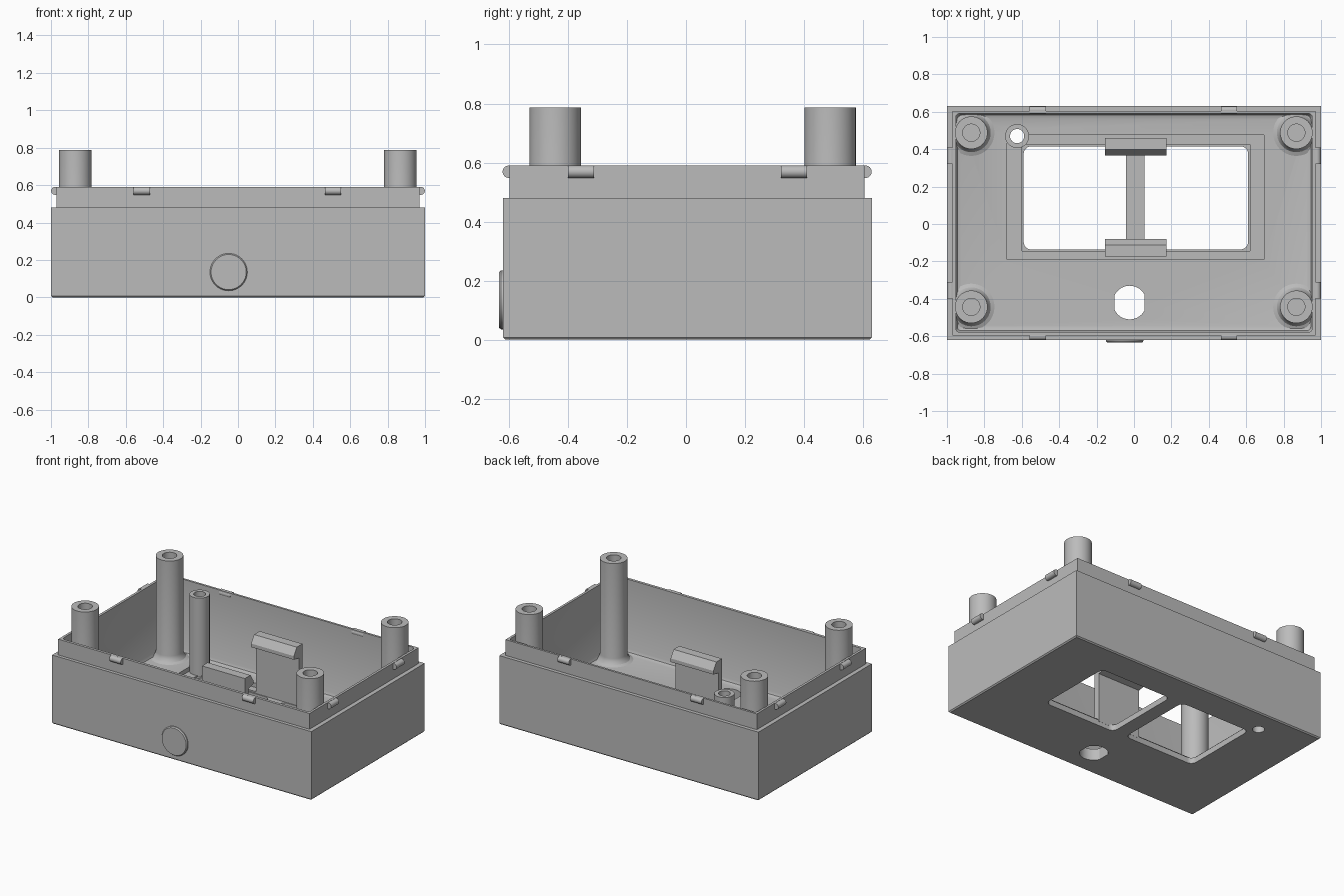
import bpy, bmesh
from math import cos, sin, pi, radians
from mathutils import Matrix, Vector

if "Cube" in bpy.data.objects:
    bpy.data.objects.remove(bpy.data.objects["Cube"], do_unlink=True)

grey = bpy.data.materials.new("matte grey")
grey.use_nodes = True
grey.diffuse_color = (0.5, 0.5, 0.5, 1)
grey.node_tree.nodes["Principled BSDF"].inputs["Base Color"].default_value = (0.5, 0.5, 0.5, 1)


def finish(name, bm):
    bmesh.ops.remove_doubles(bm, verts=bm.verts, dist=0.0001)
    bmesh.ops.recalc_face_normals(bm, faces=bm.faces)
    mesh = bpy.data.meshes.new(name)
    bm.to_mesh(mesh)
    bm.free()
    mesh.materials.append(grey)
    obj = bpy.data.objects.new(name, mesh)
    bpy.context.collection.objects.link(obj)
    return obj


def rect(x0, x1, y0, y1, r=0.0, inset=0.0):
    """Rectangle outline, with rounded corners when r is set."""
    x0, x1, y0, y1 = x0 + inset, x1 - inset, y0 + inset, y1 - inset
    if r == 0:
        return [(x0, y0), (x1, y0), (x1, y1), (x0, y1)]
    pts = []
    corners = [(x0 + r, y0 + r), (x1 - r, y0 + r), (x1 - r, y1 - r), (x0 + r, y1 - r)]
    for i, (cx, cy) in enumerate(corners):
        for k in range(7):
            a = pi + i * pi / 2 + k * pi / 12
            pts.append((cx + r * cos(a), cy + r * sin(a)))
    return pts


def loft(name, *sections):
    """Closed solid through (outline, z) sections."""
    bm = bmesh.new()
    rings = [[bm.verts.new((x, y, z)) for x, y in pts] for pts, z in sections]
    n = len(rings[0])
    for a, b in zip(rings, rings[1:]):
        for i in range(n):
            bm.faces.new((a[i], a[(i + 1) % n], b[(i + 1) % n], b[i]))
    bm.faces.new(rings[0])
    bm.faces.new(rings[-1])
    return finish(name, bm)


def lathe(name, profile, location, tilt=(0, "X")):
    """Revolve an (r, z) profile around its own axis."""
    bm = bmesh.new()
    vs = [bm.verts.new((r, 0, z)) for r, z in profile]
    edges = [bm.edges.new(p) for p in zip(vs, vs[1:])]
    if profile[0][0] > 0:
        edges.append(bm.edges.new((vs[-1], vs[0])))
    bmesh.ops.spin(bm, geom=vs + edges, cent=(0, 0, 0), axis=(0, 0, 1),
                   angle=2 * pi, steps=40, use_merge=True)
    bm.transform(Matrix.Translation(location) @ Matrix.Rotation(radians(tilt[0]), 4, tilt[1]))
    return finish(name, bm)


def cut(obj, cutter):
    mod = obj.modifiers.new("cut", "BOOLEAN")
    mod.operation = "DIFFERENCE"
    mod.solver = "EXACT"
    mod.object = cutter
    bpy.context.view_layer.update()
    bpy.context.view_layer.objects.active = obj
    bpy.ops.object.modifier_apply(modifier=mod.name)
    bpy.data.objects.remove(cutter, do_unlink=True)


# Case: outer box with a stepped lip, hollowed out
outer = (-1, 1, -0.62, 0.63)
lip = (-0.97, 0.97, -0.597, 0.605)
inner = (-0.953, 0.953, -0.578, 0.59)
case = loft("case", (rect(*outer, inset=0.008), 0), (rect(*outer), 0.008),
            (rect(*outer), 0.48), (rect(*lip), 0.48), (rect(*lip), 0.59))
cut(case, loft("cavity", (rect(*inner, r=0.02, inset=0.025), 0.08),
               (rect(*inner, r=0.02, inset=0.008), 0.087),
               (rect(*inner, r=0.02), 0.105), (rect(*inner, r=0.02), 0.8)))

# Recess around the windows
for area, z in (((-0.68, 0.695, -0.19, 0.475), 0.05), ((-0.6, 0.62, -0.145, 0.425), 0.04)):
    cut(case, loft("recess", (rect(*area), z), (rect(*area), 0.2)))

# Two windows divided by a bar
for x0, x1 in ((-0.59, -0.044), (0.055, 0.61)):
    window = rect(x0, x1, -0.136, 0.415, r=0.04)
    cut(case, loft("window", (window, -0.1), (window, 0.2)))

# Round hole with flat sides, and the small hole under the hollow post
flat_hole = [(-0.023 + max(-0.08, min(0.08, 0.09 * cos(i * pi / 20))),
              -0.42 + 0.09 * sin(i * pi / 20)) for i in range(40)]
cut(case, loft("flat_sided_hole", (flat_hole, -0.1), (flat_hole, 0.3)))
cut(case, lathe("post_hole", [(0, -0.1), (0.038, -0.1), (0.038, 0.3), (0, 0.3)],
                (-0.625, 0.47, 0)))

# Corner pillars with flared feet and blind screw holes
pillar = [(0, 0.3), (0.046, 0.3), (0.046, 0.787), (0.087, 0.787), (0.087, 0.125),
          (0.092, 0.104), (0.104, 0.088), (0.124, 0.08), (0.124, 0.05), (0, 0.05)]
for side, x in (("right", -0.87), ("left", 0.868)):
    for end, y in (("front", -0.443), ("back", 0.488)):
        lathe(f"{end}_{side}_pillar", pillar, (x, y, 0))

# Slim hollow post
lathe("hollow_post", [(0.038, 0.02), (0.038, 0.59), (0.064, 0.59), (0.064, 0.02)],
      (-0.625, 0.47, 0))

# Snap clips at both long edges of the windows: hooks pointing inward
hook = [(0, 0.03), (0.04, 0.03), (0.04, 0.375), (0.095, 0.385),
        (0.095, 0.41), (0.062, 0.46), (0, 0.46)]
for name, y, way in (("front_clip", -0.175, 1), ("back_clip", 0.46, -1)):
    clip = loft(name, (hook, -0.155), (hook, 0.175))
    # profile (depth, height) extruded along x
    for v in clip.data.vertices:
        d, h, x = v.co
        v.co = Vector((x, y + way * d, h))
    bm = bmesh.new()
    bm.from_mesh(clip.data)
    bmesh.ops.recalc_face_normals(bm, faces=bm.faces)
    bm.to_mesh(clip.data)
    bm.free()

# Snap ridges around the lip
ridge = [(0, -0.044), (0.021, -0.044), (0.021, 0.044), (0, 0.044)]
for x in (-0.515, 0.508):
    for end, y in (("front", -0.6), ("back", 0.608)):
        lathe(f"{end}_ridge", ridge, (x, y, 0.569), (90, "Y"))
for y in (-0.355, 0.365):
    for side, x in (("right", -0.978), ("left", 0.978)):
        lathe(f"{side}_ridge", ridge, (x, y, 0.569), (90, "X"))

# Round button on the front
lathe("button", [(0, -0.02), (0.1, -0.02), (0.1, 0.006), (0.094, 0.014), (0, 0.014)],
      (-0.05, -0.62, 0.135), (90, "X"))

# Smooth the round parts, keep edges sharp
for obj in bpy.context.scene.objects:
    obj.select_set(obj.type == "MESH")
bpy.context.view_layer.objects.active = case
bpy.ops.object.shade_smooth_by_angle(angle=radians(30))
